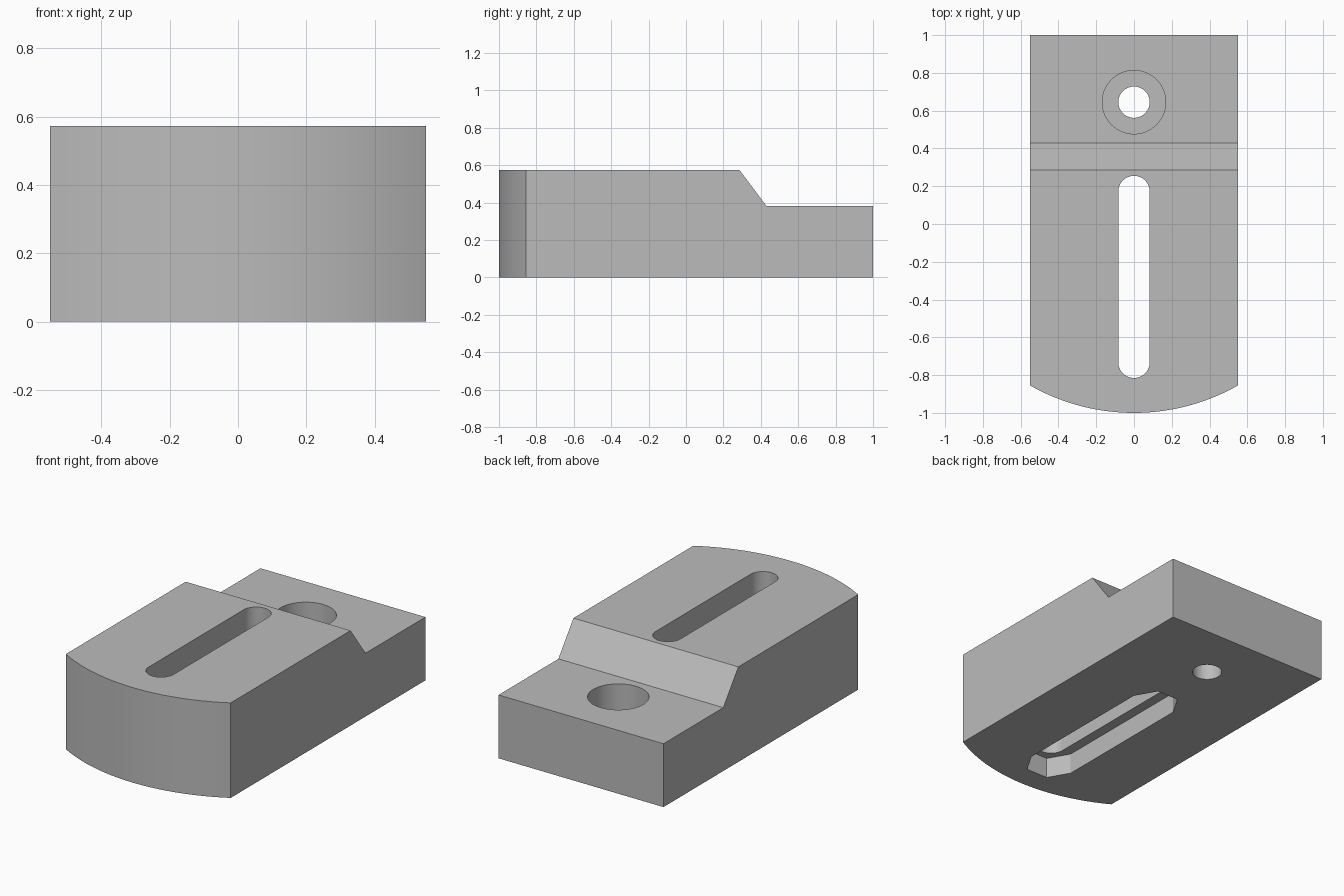
import bpy, bmesh, math
from mathutils import Vector

if "Cube" in bpy.data.objects:
    bpy.data.objects.remove(bpy.data.objects["Cube"])

HALF_W, HEIGHT, STEP_Z = 0.55, 0.573, 0.382
HOLE_R, HOLE_Y = 0.083, 0.645
SLOT_ENDS = (-0.732, 0.172)

grey = bpy.data.materials.new("plain grey")
grey.use_nodes = True
colour = (0.5, 0.5, 0.5, 1)
grey.diffuse_color = colour
grey.node_tree.nodes["Principled BSDF"].inputs["Base Color"].default_value = colour


def prism(name, points, direction):
    """Closed solid made by extruding a planar outline."""
    bm = bmesh.new()
    face = bm.faces.new([bm.verts.new(p) for p in points])
    new = bmesh.ops.extrude_face_region(bm, geom=[face])["geom"]
    verts = [v for v in new if isinstance(v, bmesh.types.BMVert)]
    bmesh.ops.translate(bm, vec=Vector(direction), verts=verts)
    bmesh.ops.recalc_face_normals(bm, faces=bm.faces)
    mesh = bpy.data.meshes.new(name)
    bm.to_mesh(mesh)
    bm.free()
    mesh.materials.append(grey)
    obj = bpy.data.objects.new(name, mesh)
    bpy.context.collection.objects.link(obj)
    return obj


def arc(cy, radius, start, end, steps, z):
    """Points along an arc centred on x = 0, angles in degrees."""
    angles = [math.radians(start + (end - start) * i / steps) for i in range(steps + 1)]
    return [(radius * math.cos(a), cy + radius * math.sin(a), z) for a in angles]


def capsule(radius, steps, z):
    """Long slot outline with a half round (or half hexagon) at each end."""
    return arc(SLOT_ENDS[1], radius, 0, 180, steps, z) + arc(SLOT_ENDS[0], radius, 180, 360, steps, z)


# Block with a bowed front
sagitta = 0.145
bow_r = (HALF_W ** 2 + sagitta ** 2) / (2 * sagitta)
half = math.degrees(math.asin(HALF_W / bow_r))
outline = [(HALF_W, 1, 0), (-HALF_W, 1, 0)] + arc(bow_r - 1, bow_r, 270 - half, 270 + half, 32, 0)
block = prism("clamp_block", outline, (0, 0, HEIGHT))

# Lowered rear step with a sloped shoulder
rise = HEIGHT - STEP_Z
step = [(-1, 0.43, STEP_Z), (-1, 1.2, STEP_Z), (-1, 1.2, 0.8),
        (-1, 0.287 - 0.1 * 0.143 / rise, HEIGHT + 0.1)]

cutters = [
    prism("step_cutter", step, (2, 0, 0)),
    prism("slot_cutter", capsule(HOLE_R, 24, -0.1), (0, 0, 1)),
    prism("nut_channel_cutter", capsule(0.145, 3, -0.1), (0, 0, 0.225)),
    prism("bolt_hole_cutter", arc(HOLE_Y, HOLE_R, 0, 360, 48, -0.1)[:-1], (0, 0, 1)),
    prism("counterbore_cutter", arc(HOLE_Y, 0.168, 0, 360, 64, 0.19)[:-1], (0, 0, 0.5)),
]

# Cut the block, then drop the cutters
for cutter in cutters:
    cutter.hide_render = True
    mod = block.modifiers.new(cutter.name, 'BOOLEAN')
    mod.operation = 'DIFFERENCE'
    mod.solver = 'EXACT'
    mod.object = cutter
bpy.ops.object.select_all(action='DESELECT')
bpy.context.view_layer.objects.active = block
block.select_set(True)
for cutter in cutters:
    bpy.ops.object.modifier_apply(modifier=cutter.name)
    bpy.data.objects.remove(cutter)

bpy.ops.object.shade_smooth_by_angle(angle=math.radians(25))
